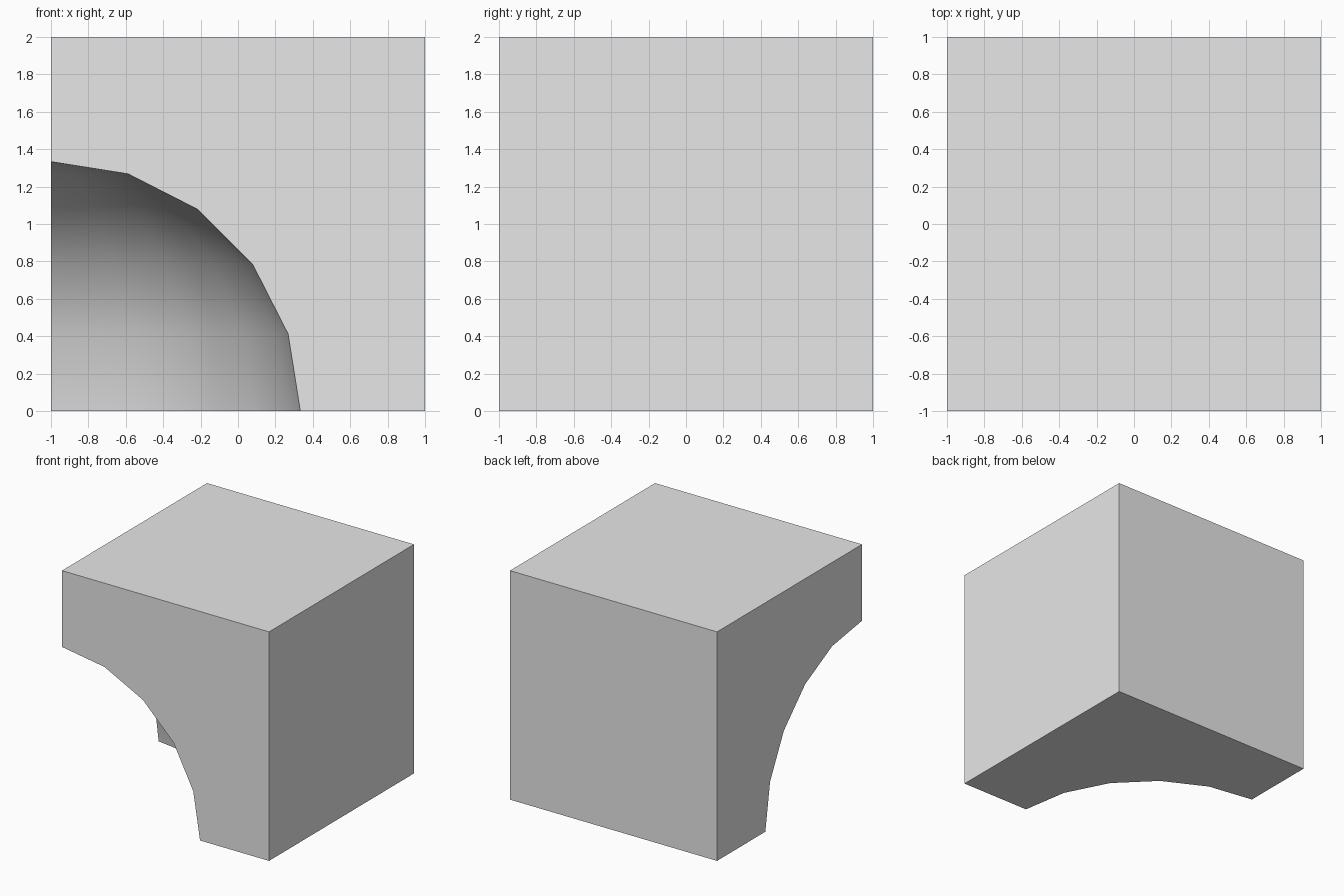
import bpy
import bmesh
from math import sin, cos, pi
from mathutils import Vector

cube = bpy.data.objects.get("Cube")
if cube:
    bpy.data.objects.remove(cube, do_unlink=True)

# Plain grey for the whole block
grey = bpy.data.materials.new("light_grey")
grey.use_nodes = True
colour = (0.8, 0.8, 0.8, 1)
grey.diffuse_color = colour
grey.node_tree.nodes["Principled BSDF"].inputs["Base Color"].default_value = colour

STEPS = 5                      # segments per quarter circle
RADIUS = 4 / 3                 # hollow radius
CENTRE = Vector((-1, -1, 0))   # hollow centre, on a bottom corner

bm = bmesh.new()


def corner(x, y, z):
    return bm.verts.new((x, y, z))


def bowl_point(ring, seg):
    polar, azimuth = ring * pi / 2 / STEPS, seg * pi / 2 / STEPS
    return bm.verts.new(CENTRE + RADIUS * Vector((
        sin(polar) * cos(azimuth), sin(polar) * sin(azimuth), cos(polar))))


# Hollow: one eighth of a sphere, with its pole straight up
pole = bowl_point(0, 0)
rings = [[pole] * (STEPS + 1)]
for r in range(1, STEPS + 1):
    rings.append([bowl_point(r, s) for s in range(STEPS + 1)])
for upper, lower in zip(rings, rings[1:]):
    for s in range(STEPS):
        loop = [upper[s], upper[s + 1], lower[s + 1], lower[s]]
        bm.faces.new(list(dict.fromkeys(loop)))

# Corners of the block; the front right bottom corner is hollowed away
t00, t10, t11, t01 = [corner(x, y, 2) for x, y in ((-1, -1), (1, -1), (1, 1), (-1, 1))]
b10, b11, b01 = [corner(x, y, 0) for x, y in ((1, -1), (1, 1), (-1, 1))]

# Plain sides
bm.faces.new((t00, t10, t11, t01))
bm.faces.new((b10, b11, t11, t10))
bm.faces.new((b11, b01, t01, t11))

# Sides cut by the arcs of the hollow
front_arc = [ring[0] for ring in rings]
side_arc = [ring[-1] for ring in rings]
bm.faces.new([t00] + front_arc + [b10, t10])
bm.faces.new([t00] + side_arc + [b01, t01])
bm.faces.new(rings[-1] + [b01, b11, b10])

# Close the short upright edge above the pole and face everything outwards
bmesh.ops.recalc_face_normals(bm, faces=bm.faces)

mesh = bpy.data.meshes.new("hollowed_block")
bm.to_mesh(mesh)
bm.free()
mesh.materials.append(grey)
block = bpy.data.objects.new("hollowed_block", mesh)
bpy.context.collection.objects.link(block)

# Smooth hollow with a crisp rim
bpy.ops.object.select_all(action="DESELECT")
block.select_set(True)
bpy.context.view_layer.objects.active = block
bpy.ops.object.shade_smooth_by_angle(angle=pi / 6)
